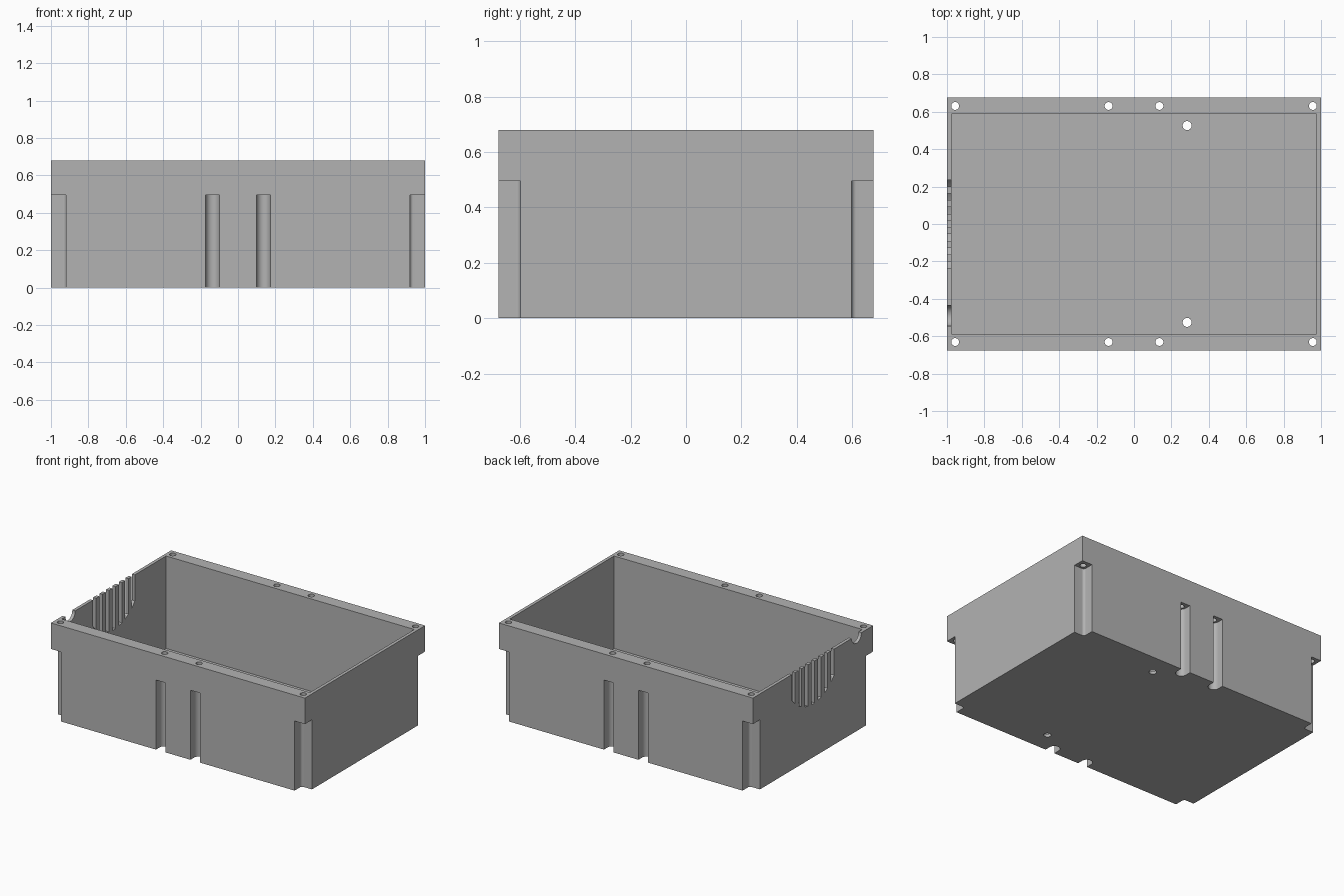
import bpy, bmesh
from math import cos, sin, pi, sqrt

old = bpy.data.objects.get("Cube")
if old:
    bpy.data.objects.remove(old, do_unlink=True)

# Overall sizes
HX, HY, H = 1.0, 0.676, 0.68
IX, IY, FLOOR = 0.977, 0.587, 0.022
SCREW_X, SCREW_Y = (0.956, 0.136), 0.631
SLOT_R, SLOT_TOP = 0.037, 0.495

grey = bpy.data.materials.new("plain_grey")
grey.use_nodes = True
colour = (0.45, 0.45, 0.45, 1)
grey.diffuse_color = colour
grey.node_tree.nodes["Principled BSDF"].inputs["Base Color"].default_value = colour


def prism(name, outline, low, high, axis="z"):
    """Extrude a 2D outline along z (points are x, y) or along x (points are y, z)."""
    bm = bmesh.new()
    place = (lambda a, b, c: (a, b, c)) if axis == "z" else (lambda a, b, c: (c, a, b))
    face = bm.faces.new([bm.verts.new(place(a, b, low)) for a, b in outline])
    top = bmesh.ops.extrude_face_region(bm, geom=[face])["geom"]
    move = place(0, 0, high - low)
    bmesh.ops.translate(bm, vec=move, verts=[v for v in top if isinstance(v, bmesh.types.BMVert)])
    bmesh.ops.recalc_face_normals(bm, faces=bm.faces)
    mesh = bpy.data.meshes.new(name)
    bm.to_mesh(mesh)
    bm.free()
    mesh.materials.append(grey)
    obj = bpy.data.objects.new(name, mesh)
    bpy.context.collection.objects.link(obj)
    return obj


def rect(x0, x1, y0, y1):
    return [(x0, y0), (x1, y0), (x1, y1), (x0, y1)]


def arc(cx, cy, r, start, end, steps):
    angles = [start + (end - start) * i / steps for i in range(steps + 1)]
    return [(cx + r * cos(a), cy + r * sin(a)) for a in angles]


def circle(cx, cy, r, steps=32):
    return arc(cx, cy, r, 0, 2 * pi, steps)[:-1]


box = prism("enclosure_box", rect(-HX, HX, -HY, HY), 0, H)


def cut(outline, low, high, axis="z"):
    cutter = prism("cutter", outline, low, high, axis)
    cutter.hide_render = True
    mod = box.modifiers.new("cut", "BOOLEAN")
    mod.operation, mod.solver, mod.object = "DIFFERENCE", "EXACT", cutter
    bpy.context.view_layer.objects.active = box
    bpy.ops.object.modifier_apply(modifier=mod.name)
    bpy.data.objects.remove(cutter, do_unlink=True)


# Open cavity
cut(rect(-IX, IX, -IY, IY), FLOOR, H + 0.1)

# Outer slots below the rim, with screw holes through the rim above them
out = HY + 0.1
corner, middle = SCREW_X
edge = corner - SLOT_R
inner = SCREW_Y + 0.003 - SLOT_R
fillet = 0.018
corner_slot = arc(edge + fillet, inner + fillet, fillet, pi, 1.5 * pi, 8)
corner_slot += [(HX + 0.1, inner), (HX + 0.1, out), (edge, out)]
middle_slot = arc(middle, SCREW_Y + 0.003, SLOT_R, pi, 2 * pi, 20)
middle_slot += [(middle + SLOT_R, out), (middle - SLOT_R, out)]
for sx in (-1, 1):
    for sy in (-1, 1):
        for slot in (corner_slot, middle_slot):
            cut([(sx * x, sy * y) for x, y in slot], -0.1, SLOT_TOP)
        for x in SCREW_X:
            cut(circle(sx * x, sy * SCREW_Y, 0.021), SLOT_TOP - 0.1, H + 0.1)

# Two mounting holes in the floor
for sy in (-1, 1):
    cut(circle(0.284, sy * 0.526, 0.024), -0.1, FLOOR + 0.1)

# Row of vent slots in the thin side wall, their ends following one circle
VENT_R, PITCH, HALF = 0.30, 0.0727, 0.0182
for i in range(-3, 4):
    ys = [i * PITCH - HALF + 2 * HALF * k / 4 for k in range(5)]
    outline = [(y, H - sqrt(VENT_R ** 2 - y ** 2)) for y in ys]
    outline += [(ys[-1], H + 0.1), (ys[0], H + 0.1)]
    cut(outline, -HX - 0.1, -IX + 0.02, "x")

# Half-round cable notch in the same wall
cable = arc(-0.49, H, 0.055, pi, 2 * pi, 24) + [(-0.435, H + 0.1), (-0.545, H + 0.1)]
cut(cable, -HX - 0.1, -IX + 0.02, "x")

# Smooth curved walls, sharp edges elsewhere
bpy.ops.object.select_all(action="DESELECT")
box.select_set(True)
bpy.context.view_layer.objects.active = box
bpy.ops.object.shade_smooth_by_angle(angle=pi / 6)
